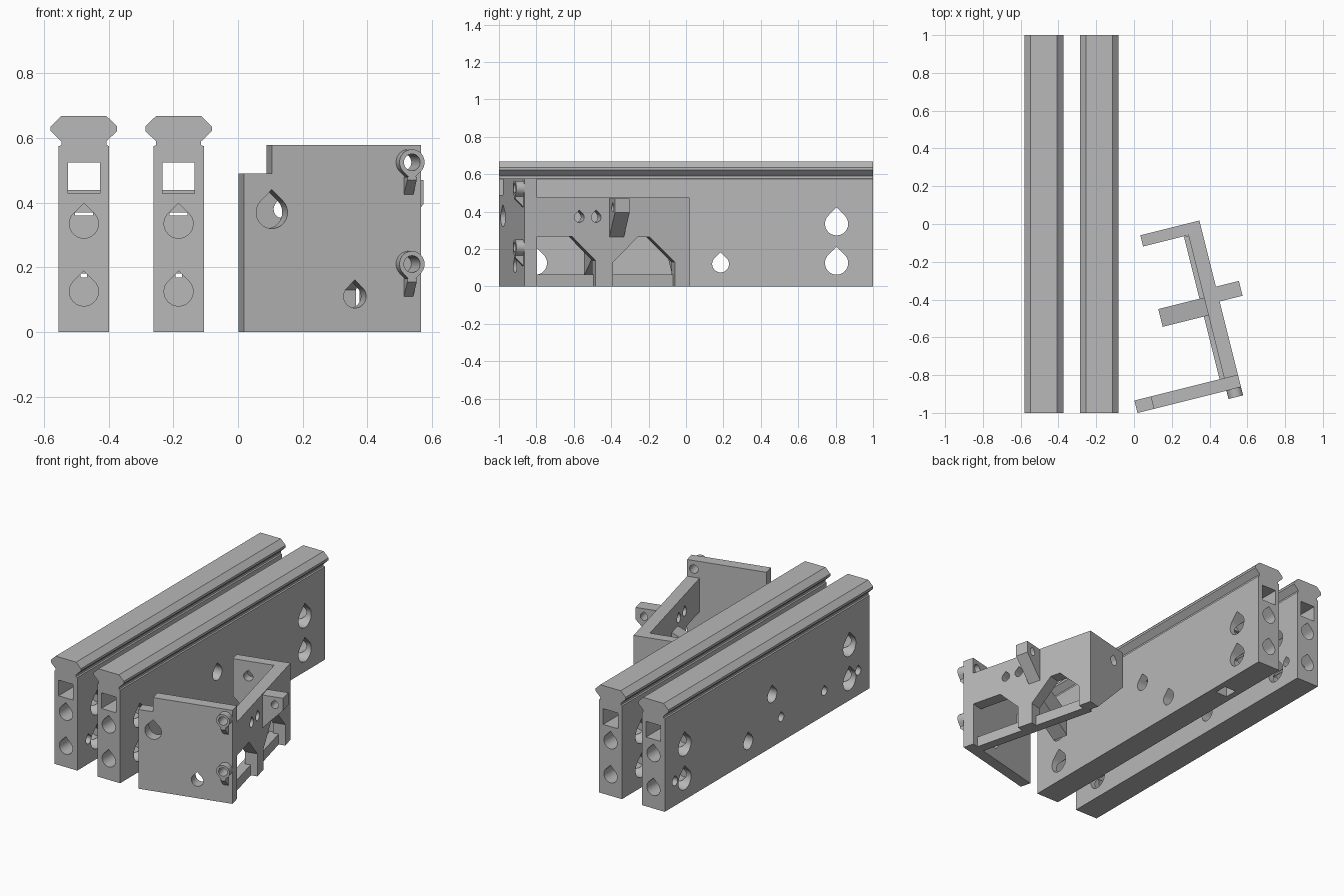
import bpy, bmesh, math
from mathutils import Matrix

if "Cube" in bpy.data.objects:
    bpy.data.objects.remove(bpy.data.objects["Cube"])

grey = bpy.data.materials.new("plain grey")
grey.diffuse_color = (0.48, 0.48, 0.48, 1)
grey.use_nodes = True
grey.node_tree.nodes["Principled BSDF"].inputs["Base Color"].default_value = grey.diffuse_color
TURN = Matrix.Rotation(math.radians(14.06), 4, 'Z')


def prism(name, pts, axis, a, b):
    """Extrude a 2D outline (horizontal, height) along x or y, or (x, y) along z."""
    place = {'x': lambda p, t: (t, p[0], p[1]),
             'y': lambda p, t: (p[0], t, p[1]),
             'z': lambda p, t: (p[0], p[1], t)}[axis]
    bm = bmesh.new()
    lo = [bm.verts.new(place(p, a)) for p in pts]
    hi = [bm.verts.new(place(p, b)) for p in pts]
    bm.faces.new(lo)
    bm.faces.new(hi[::-1])
    for i in range(len(pts)):
        j = (i + 1) % len(pts)
        bm.faces.new((lo[j], lo[i], hi[i], hi[j]))
    bmesh.ops.recalc_face_normals(bm, faces=bm.faces)
    me = bpy.data.meshes.new(name)
    bm.to_mesh(me)
    bm.free()
    me.materials.append(grey)
    ob = bpy.data.objects.new(name, me)
    bpy.context.collection.objects.link(ob)
    return ob


def rect(a, b, c, d):
    return [(a, c), (b, c), (b, d), (a, d)]


def tear(cx, cz, r, up=1, n=27):
    """Teardrop outline with its point upward (or downward)."""
    pts = [(cx, cz + up * r * math.sqrt(2))]
    for i in range(n + 1):
        t = math.radians(135 + 270 * i / n)
        pts.append((cx + r * math.cos(t), cz + up * r * math.sin(t)))
    return pts


def circle(cx, cz, r, n=28):
    return [(cx + r * math.cos(2 * math.pi * i / n),
             cz + r * math.sin(2 * math.pi * i / n)) for i in range(n)]


def carve(ob, cuts):
    """Subtract prisms given as (outline, axis, start, end), then finish shading."""
    tools = [prism("cutter", *c) for c in cuts]
    for t in tools:
        t.hide_render = True
        m = ob.modifiers.new("cut", 'BOOLEAN')
        m.object, m.operation, m.solver = t, 'DIFFERENCE', 'EXACT'
    dg = bpy.context.evaluated_depsgraph_get()
    me = bpy.data.meshes.new_from_object(ob.evaluated_get(dg))
    ob.modifiers.clear()
    ob.data = me
    for t in tools:
        bpy.data.objects.remove(t)
    bpy.ops.object.select_all(action='DESELECT')
    ob.select_set(True)
    bpy.context.view_layer.objects.active = ob
    bpy.ops.object.shade_smooth_by_angle(angle=math.radians(30))
    return ob


# Two long rails with a dovetail head
half = [(0.078, 0), (0.078, 0.575), (0.07, 0.578), (0.07, 0.59),
        (0.103, 0.622), (0.103, 0.636), (0.07, 0.668)]
for name, cx in (("left_rail", -0.477), ("right_rail", -0.184)):
    outline = [(cx + x, z) for x, z in half] + [(cx - x, z) for x, z in half[::-1]]
    rail = prism(name, outline, 'y', -1, 1)
    # lengthwise passages
    cuts = [(rect(cx - .05, cx + .05, .44, .525), 'y', -1.1, 1.1),
            (rect(cx - .028, cx + .028, .36, .37), 'y', -.8, .8),
            (rect(cx - .01, cx + .01, .168, .18), 'y', -.8, .8)]
    # end sockets
    for a, b in ((-1.1, -0.7), (0.7, 1.1)):
        cuts += [(rect(cx - .05, cx + .05, .428, .45), 'y', a, b),
                 (tear(cx, .335, .045), 'y', a, b),
                 (tear(cx, .125, .045), 'y', a, b)]
    # cross holes
    holes = [(y, z, .062) for y in (-.805, .805) for z in (.335, .125)]
    holes += [(.185, .12, .045), (-.05, .32, .045)]
    if name == "left_rail":
        holes += [(y, .15, .026) for y in (.9, -.137, -.56, -.89)]
    cuts += [(tear(y, z, r), 'x', cx - .2, cx + .09) for y, z, r in holes]
    if name == "right_rail":
        cuts.append((rect(cx - .04, cx + .04, .57, .65), 'z', -.1, .1))
    carve(rail, cuts)

# Bracket, built square and then turned about z
bracket = []

# front plate with a stepped corner
plate = prism("front_plate", [(-.225, 0), (.34, 0), (.34, .578), (-.136, .578),
                              (-.136, .49), (-.225, .49)], 'y', -.975, -.907)
eyes = [circle(.30, z, .026) for z in (.525, .21)]
bracket.append(carve(plate, [(tear(-.136, .37, .05), 'y', -1.1, -.8),
                             (tear(.129, .11, .036), 'y', -1.1, -.8)]
                     + [(e, 'y', -1.1, -.8) for e in eyes]))

# side wall with two bevelled archways and two small holes
wall = prism("side_wall", rect(-.907, -.066, 0, .475), 'x', .265, .34)
arch_a = [(-.906, -.1), (-.585, -.1), (-.585, .14), (-.714, .268), (-.906, .268)]
arch_b = [(-.487, -.1), (-.147, -.1), (-.147, .13), (-.285, .265),
          (-.35, .265), (-.487, .13)]
bracket.append(carve(wall, [(s, 'x', .1, .5) for s in (
    arch_a, arch_b, tear(-.673, .37, .027), tear(-.58, .37, .027))]))

# sill bar under the archways
bracket.append(prism("sill_bar", rect(-.907, -.13, 0, .065), 'x', .24, .30))

# back arm with a slanted underside
arm = prism("back_arm", [(.265, 0), (.265, .475), (.018, .475), (.018, .245)],
            'y', -.127, -.066)
bracket.append(carve(arm, [(tear(.11, .38, .028), 'y', -.2, 0)]))

# middle arm
bracket.append(prism("middle_arm", [(.265, .19), (.265, .33), (.015, .21),
                                    (.015, .06)], 'y', -.565, -.468))

# lug on the outer wall face
lug = prism("wall_lug", [(.34, .265), (.465, .395), (.465, .47), (.34, .47)],
            'y', -.508, -.427)
bracket.append(carve(lug, [(tear(.415, .42, .022), 'y', -.6, -.3)]))

# two ringed eyelets with little props on the front plate
for i, z in enumerate((.525, .21)):
    ring = prism("eyelet", tear(.30, z, .04, up=-1), 'y', -1.02, -.975)
    bracket.append(carve(ring, [(eyes[i], 'y', -1.1, -.9)]))
    bracket.append(prism("eyelet_prop", [(-.975, z - .1), (-.975, z - .045),
                                         (-1.02, z - .045), (-1.02, z - .055)],
                         'x', .285, .315))

for ob in bracket:
    ob.data.transform(TURN)
